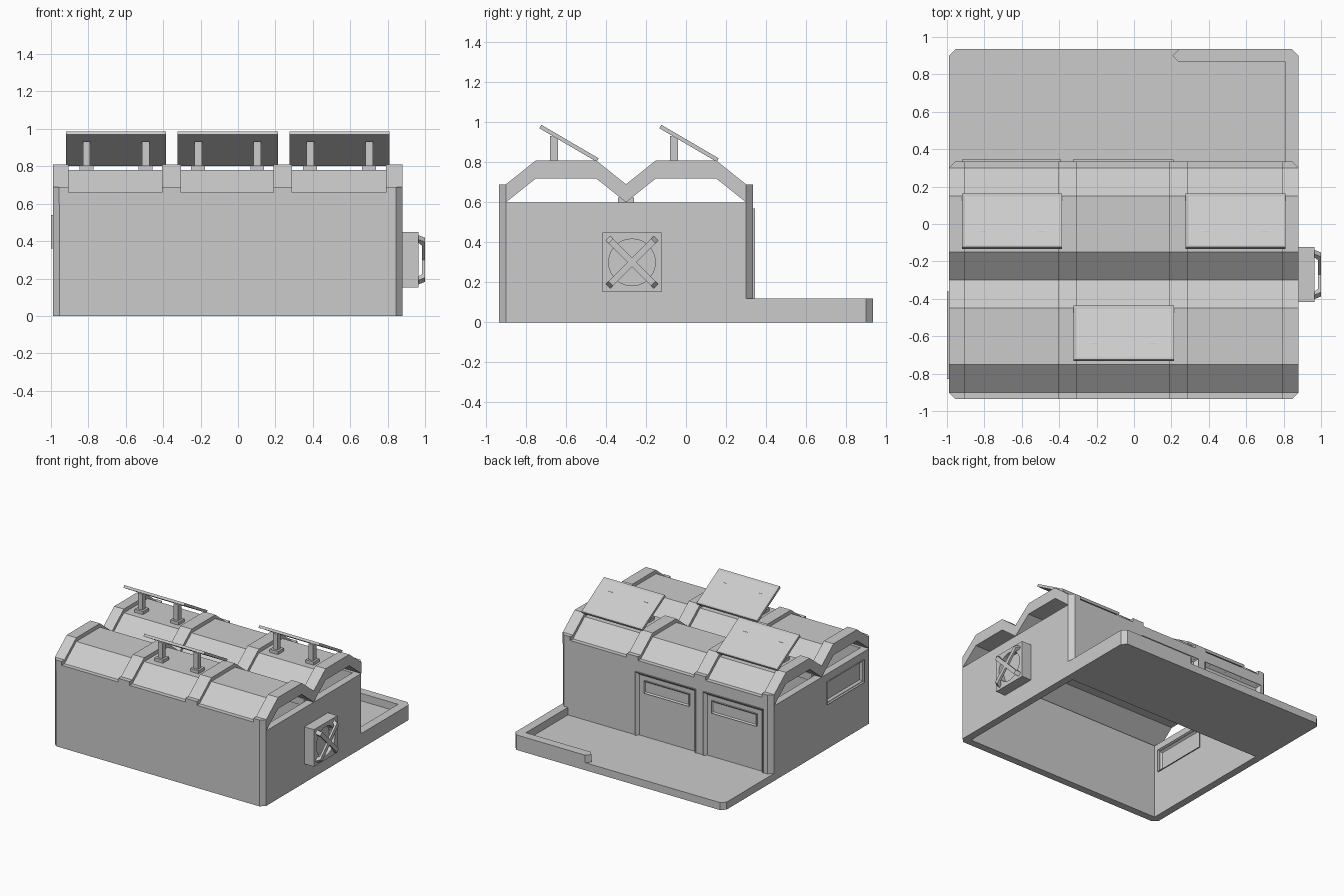
import bpy, bmesh, math
from mathutils import Vector, Matrix

cube = bpy.data.objects.get("Cube")
if cube:
    bpy.data.objects.remove(cube, do_unlink=True)

grey = bpy.data.materials.new("light_grey")
grey.use_nodes = True
grey.diffuse_color = (0.6, 0.6, 0.6, 1)
grey.node_tree.nodes["Principled BSDF"].inputs["Base Color"].default_value = (0.6, 0.6, 0.6, 1)


def finish(name, bm):
    bmesh.ops.recalc_face_normals(bm, faces=bm.faces)
    mesh = bpy.data.meshes.new(name)
    bm.to_mesh(mesh)
    bm.free()
    mesh.materials.append(grey)
    obj = bpy.data.objects.new(name, mesh)
    bpy.context.collection.objects.link(obj)
    return obj


def prism(name, pts, axis, lo, hi, chamfer=None):
    """Extrude a 2D outline along x or z; chamfer picks vertical edges to bevel."""
    bm = bmesh.new()
    place = (lambda a, b: (lo, a, b)) if axis == "x" else (lambda a, b: (a, b, lo))
    face = bm.faces.new([bm.verts.new(place(*p)) for p in pts])
    out = bmesh.ops.extrude_face_region(bm, geom=[face])
    step = Vector((hi - lo, 0, 0) if axis == "x" else (0, 0, hi - lo))
    bmesh.ops.translate(bm, vec=step, verts=[v for v in out["geom"] if isinstance(v, bmesh.types.BMVert)])
    if chamfer:
        edges = [e for e in bm.edges if all(chamfer(v.co) for v in e.verts)]
        bmesh.ops.bevel(bm, geom=edges, offset=0.034, segments=1, affect="EDGES")
    return finish(name, bm)


def box(name, x, y, z, inset_dir=None, border=0.02, depth=0.01):
    """Box from axis ranges; optionally sink a bordered face."""
    bm = bmesh.new()
    bmesh.ops.create_cube(bm, size=1)
    for v in bm.verts:
        v.co = [(r[0] + r[1]) / 2 + c * (r[1] - r[0]) for r, c in zip((x, y, z), v.co)]
    if inset_dir:
        bm.normal_update()
        for d in inset_dir:
            f = max(bm.faces, key=lambda f: f.normal.dot(Vector(d)))
            bmesh.ops.inset_individual(bm, faces=[f], thickness=border, depth=0)
            bmesh.ops.translate(bm, vec=Vector(d) * -depth, verts=f.verts)
    return finish(name, bm)


def cut(obj, cutter):
    mod = obj.modifiers.new("cut", "BOOLEAN")
    mod.operation, mod.solver, mod.object = "DIFFERENCE", "EXACT", cutter
    bpy.context.view_layer.objects.active = obj
    bpy.ops.object.modifier_apply(modifier=mod.name)
    bpy.data.objects.remove(cutter, do_unlink=True)


X0, X1 = -0.99, 0.88
Y0, YB, Y1 = -0.935, 0.335, 0.935
C = 0.035
DOORS = [(-0.92, -0.39), (-0.325, 0.21)]

# Hollow walls with chamfered corners and no floor
walls = prism("walls", [(X0 + C, Y0), (X1 - C, Y0), (X1, Y0 + C), (X1, YB - C),
                        (X1 - C, YB), (X0 + C, YB), (X0, YB - C), (X0, Y0 + C)], "z", 0, 0.6)
cut(walls, box("cutter", (X0 + 0.06, X1 - 0.06), (Y0 + 0.06, YB - 0.06), (-1, 1)))
for a, b in DOORS:
    cut(walls, box("cutter", (a + 0.01, b - 0.01), (0.31, 0.5), (0.03, 0.56)))
cut(walls, box("cutter", (-1.2, -0.91), (-0.82, -0.37), (0.37, 0.53)))


# Double-arched roof: raised ribs with lower panels between
def roof_profile(drop):
    outer, mid = 0.69 - drop, 0.81 - drop
    top = [(Y0, outer), (-0.9, outer), (-0.75, mid), (-0.45, mid), (-0.3, outer),
           (-0.15, mid), (0.15, mid), (0.3, outer), (YB, outer)]
    under = [(YB, 0.6), (0.3, 0.6), (0.15, 0.72), (-0.15, 0.72), (-0.3, 0.6),
             (-0.45, 0.72), (-0.75, 0.72), (-0.9, 0.6), (Y0, 0.6)]
    return top + under


def outer_corner(co):
    on_end = abs(co.x - X0) < 1e-4 or abs(co.x - X1) < 1e-4
    return on_end and (abs(co.y - Y0) < 1e-4 or abs(co.y - YB) < 1e-4)


RIBS = [(X0, -0.905), (-0.405, -0.305), (0.19, 0.29), (0.79, X1)]
for i, (a, b) in enumerate(RIBS):
    prism(f"roof_rib_{i + 1}", roof_profile(0), "x", a, b, outer_corner)
for i in range(3):
    prism(f"roof_panel_{i + 1}", roof_profile(0.03), "x", RIBS[i][1], RIBS[i + 1][0])
box("valley_beam", (X0 + 0.06, X1 - 0.06), (-0.34, -0.26), (0.57, 0.625))

# Rear terrace and its low L-shaped parapet
prism("terrace_floor", [(X0, 0.3), (X1, 0.3), (X1, Y1 - C), (X1 - C, Y1),
                        (X0 + C, Y1), (X0, Y1 - C)], "z", 0, 0.06)
prism("terrace_parapet", [(X1, 0.3), (X1, Y1 - C), (X1 - C, Y1), (0.24, Y1), (0.205, Y1 - C),
                          (0.24, 0.865), (0.81, 0.865), (0.81, 0.3)], "z", 0, 0.12)

# Framed doors with a raised window each
for i, (a, b) in enumerate(DOORS):
    box(f"door_{i + 1}", (a, b), (0.285, 0.345), (0.02, 0.57), [(0, 1, 0)], 0.035, 0.025)
    mid = (a + b) / 2
    box(f"door_window_{i + 1}", (mid - 0.2, mid + 0.2), (0.31, 0.33), (0.41, 0.51), [(0, 1, 0)], 0.015, 0.009)

# Side window, framed inside and out
box("side_window", (-1.0, -0.92), (-0.83, -0.36), (0.36, 0.54), [(-1, 0, 0), (1, 0, 0)], 0.03, 0.03)

# Solar panels on posts
for i, (x, y) in enumerate([(-0.652, 0.015), (-0.055, -0.585), (0.543, 0.015)]):
    panel = box(f"solar_panel_{i + 1}", (-0.268, 0.268), (-0.166, 0.166), (-0.01, 0.01),
                [(0, 0, 1)], 0.022, 0.007)
    panel.data.transform(Matrix.Translation((x, y, 0.895)) @ Matrix.Rotation(math.radians(-30.3), 4, "X"))
    for side, s in (("right", -1), ("left", 1)):
        px, py = x + s * 0.158, y - 0.075
        box(f"panel_post_{side}_{i + 1}", (px - 0.02, px + 0.02), (py - 0.02, py + 0.02), (0.77, 0.932))
        box(f"panel_foot_{side}_{i + 1}", (px - 0.037, px + 0.037), (py - 0.037, py + 0.037), (0.77, 0.805))

# Ventilation unit with a round opening and crossed guard bars
FY, FZ, FX = -0.27, 0.3, 0.965
vent = box("vent_housing", (X1 - 0.01, FX), (FY - 0.148, FY + 0.148), (FZ - 0.148, FZ + 0.148))
ring = [(0.117 * math.cos(t * math.tau / 24), 0.117 * math.sin(t * math.tau / 24)) for t in range(24)]
cut(vent, prism("cutter", [(FY + a, FZ + b) for a, b in ring], "x", FX - 0.05, FX + 0.1))
half = [(0.17, 0), (0.15, 0.035), (-0.15, 0.035), (-0.17, 0),
        (-0.143, 0), (-0.125, 0.018), (0.125, 0.018), (0.143, 0)]
for name, turn in (("vent_bar_a", 45), ("vent_bar_b", 135)):
    bar = prism(name, half, "z", -0.016, 0.016)
    # Stand the bar on the housing face, then turn it about x
    stand = Matrix(((0, 1, 0, 0), (1, 0, 0, 0), (0, 0, -1, 0), (0, 0, 0, 1)))
    bar.data.transform(Matrix.Translation((FX, FY, FZ)) @ Matrix.Rotation(math.radians(turn), 4, "X") @ stand)
